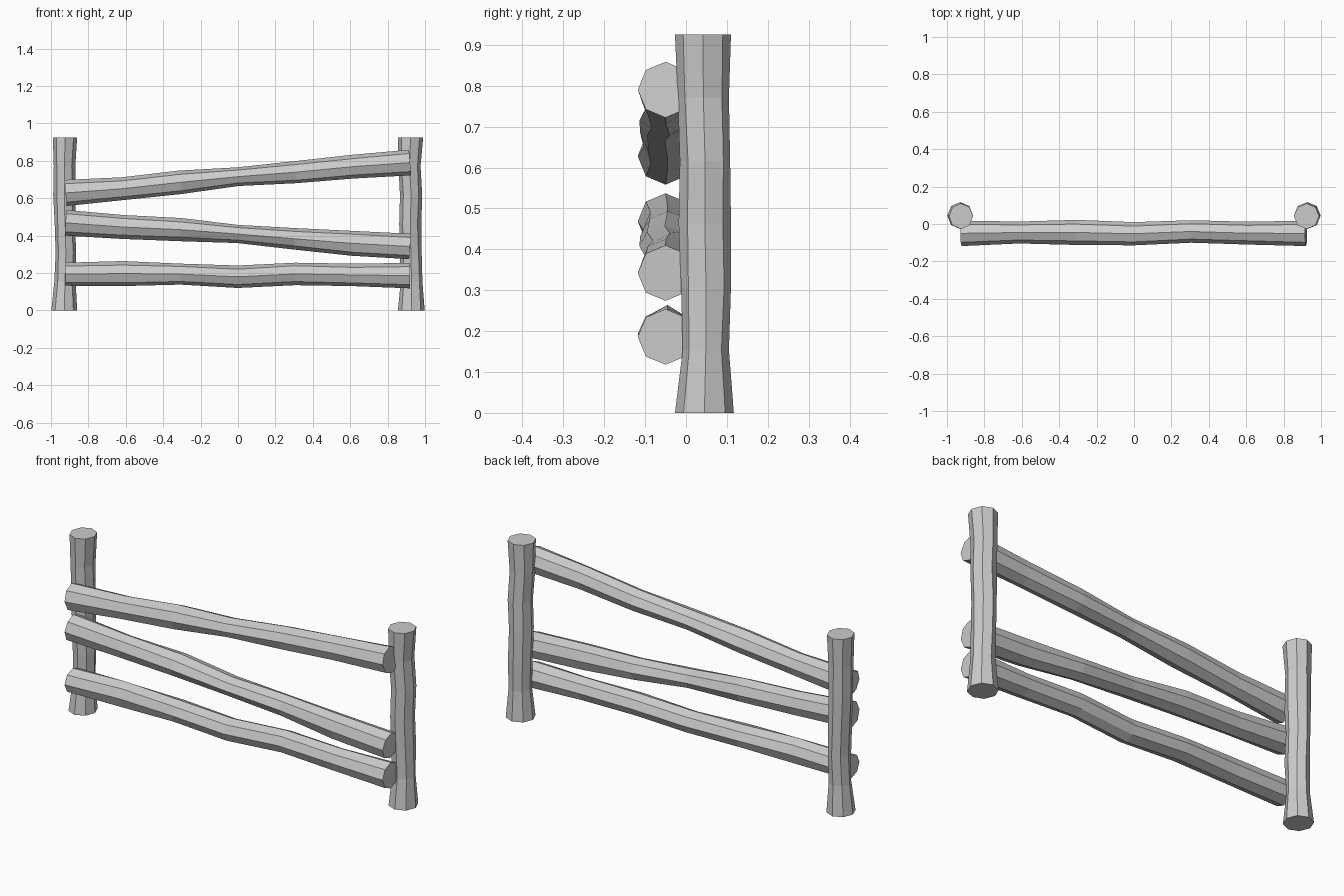
import bpy, bmesh, math, random
from mathutils import Vector

if "Cube" in bpy.data.objects:
    bpy.data.objects.remove(bpy.data.objects["Cube"])

random.seed(4)
SIDES = 8


def log(name, rings, u, v):
    """Rough-hewn log skinned through rings of (centre, radius_u, radius_v)."""
    bm = bmesh.new()
    loops = []
    for i, (c, ru, rv) in enumerate(rings):
        end = i in (0, len(rings) - 1)
        loop = []
        for k in range(SIDES):
            a = 2 * math.pi * k / SIDES
            j = 1 if end or k % 2 == 0 else random.uniform(0.92, 1.04)
            loop.append(bm.verts.new(c + u * (ru * j * math.cos(a)) + v * (rv * j * math.sin(a))))
        loops.append(loop)
    for a, b in zip(loops, loops[1:]):
        for k in range(SIDES):
            n = (k + 1) % SIDES
            bm.faces.new((a[k], a[n], b[n], b[k]))
    bm.faces.new(loops[0])
    bm.faces.new(loops[-1])
    bmesh.ops.recalc_face_normals(bm, faces=bm.faces)
    mesh = bpy.data.meshes.new(name)
    bm.to_mesh(mesh)
    bm.free()
    bpy.context.collection.objects.link(bpy.data.objects.new(name, mesh))


def spans(lo, hi):
    return [((a + b) / 2, (b - a) / 2) for a, b in zip(lo, hi)]


# Upright posts: outlines in x and y at seven heights
post_y = spans([-.027, -.008, -.012, -.018, -.015, -.02, -.027],
               [.117, .105, .11, .11, .108, .105, .11])
post_x = {
    "left_post": spans([-.998, -.982, -.975, -.98, -.988, -.985, -.99],
                       [-.86, -.868, -.865, -.872, -.866, -.87, -.86]),
    "right_post": spans([.855, .87, .866, .862, .866, .858, .855],
                        [.998, .986, .982, .98, .985, .976, .99]),
}
for name, px in post_x.items():
    rings = [(Vector((x, y, .925 * i / 6)), rx, ry)
             for i, ((x, rx), (y, ry)) in enumerate(zip(px, post_y))]
    log(name, rings, Vector((1, 0, 0)), Vector((0, 1, 0)))

# Cross rails: outlines in y and z at seven stations, cut square to their slope
rail_y = spans([-.118, -.104, -.112, -.114, -.1, -.11, -.118],
               [.018, .013, .022, .01, .02, .012, .018])
rail_z = {
    "top_rail": spans([.558, .59, .622, .665, .68, .705, .722],
                      [.698, .712, .748, .765, .798, .832, .859]),
    "middle_rail": spans([.4, .382, .37, .36, .325, .292, .274],
                         [.537, .51, .494, .457, .44, .425, .41]),
    "bottom_rail": spans([.132, .13, .138, .12, .135, .13, .118],
                         [.255, .264, .25, .24, .255, .25, .254]),
}
for name, pz in rail_z.items():
    rings = [(Vector((-.922 + 1.842 * i / 6, y, z)), ry, rz)
             for i, ((y, ry), (z, rz)) in enumerate(zip(rail_y, pz))]
    run = (rings[-1][0] - rings[0][0]).normalized()
    log(name, rings, Vector((0, 1, 0)), run.cross(Vector((0, 1, 0))))
